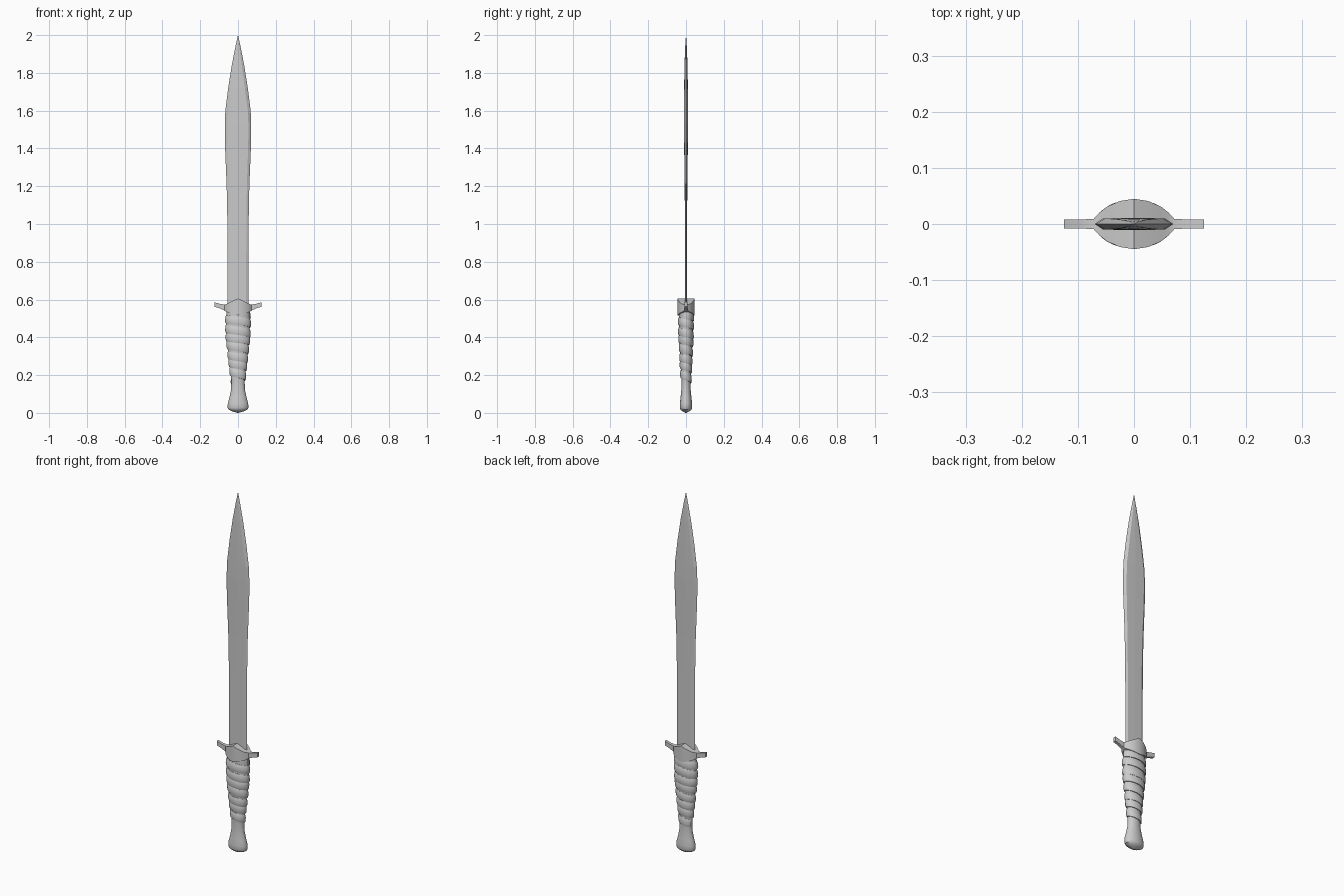
import bpy
from math import sin, cos, pi, floor

if "Cube" in bpy.data.objects:
    bpy.data.objects.remove(bpy.data.objects["Cube"])


def make(name, verts, faces, smooth=None):
    me = bpy.data.meshes.new(name)
    me.from_pydata(verts, [], faces)
    ob = bpy.data.objects.new(name, me)
    bpy.context.collection.objects.link(ob)
    bpy.ops.object.select_all(action='DESELECT')
    ob.select_set(True)
    bpy.context.view_layer.objects.active = ob
    bpy.ops.object.mode_set(mode='EDIT')
    bpy.ops.mesh.select_all(action='SELECT')
    bpy.ops.mesh.normals_make_consistent(inside=False)
    bpy.ops.object.mode_set(mode='OBJECT')
    if smooth:
        bpy.ops.object.shade_smooth_by_angle(angle=smooth)
    return ob


def loft(name, rings, smooth=None):
    """Skin a list of equal-length closed rings and cap both ends."""
    n = len(rings[0])
    verts = [p for r in rings for p in r]
    faces = [(i * n + j, i * n + (j + 1) % n, (i + 1) * n + (j + 1) % n, (i + 1) * n + j)
             for i in range(len(rings) - 1) for j in range(n)]
    faces += [tuple(range(n)), tuple(range(len(verts) - n, len(verts)))]
    return make(name, verts, faces, smooth)


# Blade: z, edge half width, shoulder half width, half thickness
blade = [(0.56, .055, .043, .006), (1.0, .056, .044, .006), (1.2, .060, .047, .007),
         (1.42, .069, .054, .010), (1.52, .070, .055, .011), (1.6, .067, .052, .011),
         (1.72, .052, .036, .010), (1.84, .033, .020, .008), (1.93, .0155, .008, .005),
         (2.0, .0006, .0003, .0004)]
loft("blade", [[(-e, 0, z), (-s, -t * .9, z), (0, -t, z), (s, -t * .9, z),
                (e, 0, z), (s, t * .9, z), (0, t, z), (-s, t * .9, z)]
               for z, e, s, t in blade])

# Crossguard: x, half depth, top z, bottom z, mirrored about the centre
half = [(.125, .008, .586, .562), (.098, .008, .578, .554), (.072, .009, .573, .542),
        (.062, .020, .576, .535), (.048, .031, .583, .529), (.025, .041, .595, .522)]
guard = [(-x, *r) for x, *r in half] + [(0, .045, .606, .516)] + half[::-1]
loft("crossguard", [[(x, -d, b), (x, d, b), (x, d, t), (x, -d, t)]
                    for x, d, t, b in guard], 0.5)

# Grip core and pommel: z, half width, half depth
grip = [(0.0, .004, .003), (.010, .035, .021), (.018, .050, .030), (.028, .055, .033),
        (.05, .054, .033), (.08, .046, .029), (.12, .037, .025), (.17, .035, .024),
        (.24, .042, .027), (.32, .051, .031), (.40, .060, .035), (.48, .063, .037),
        (.54, .060, .036)]
N = 32
loft("grip", [[(w * cos(2 * pi * k / N), d * sin(2 * pi * k / N), z) for k in range(N)]
              for z, w, d in grip], 0.6)


def grip_size(z):
    z = max(0, min(z, .54))
    for (z0, w0, d0), (z1, w1, d1) in zip(grip, grip[1:]):
        if z <= z1:
            f = (z - z0) / (z1 - z0)
            return w0 + f * (w1 - w0), d0 + f * (d1 - d0)


# Wrap: helical strap, each turn slightly lapping the next
pitch, z_top, z_bot = .046, .518, .175
steps = int((z_top - z_bot) / pitch * N)
rings = []
for i in range(steps + 1):
    a = 2 * pi * i / N
    zc = z_top - pitch * i / N + .004 * sin(a * .37)
    ring = []
    for dz, out in ((-.022, -.002), (-.022, .004), (-.012, .0065), (.010, .005), (.021, .001), (.021, -.002)):
        z = zc + dz
        w, d = grip_size(z)
        ring.append(((w + out) * cos(a), (d + out) * sin(a), z))
    rings.append(ring)
loft("grip_wrap", rings, 0.6)
